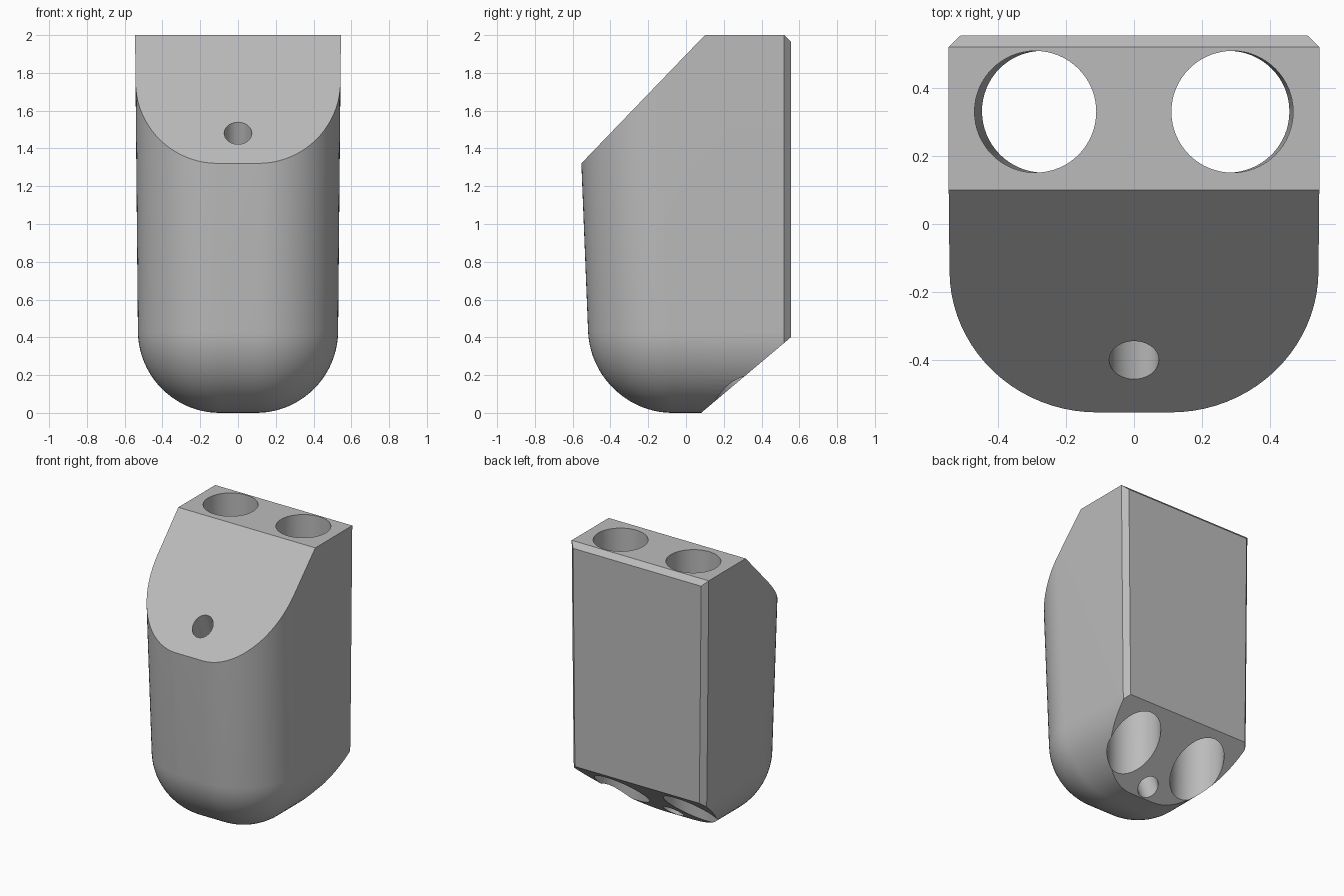
import bpy, bmesh, math
from mathutils import Vector

cube = bpy.data.objects.get("Cube")
if cube:
    bpy.data.objects.remove(cube, do_unlink=True)

grey = bpy.data.materials.new("plain_grey")
grey.use_nodes = True
colour = (0.5, 0.5, 0.5, 1)
grey.diffuse_color = colour
grey.node_tree.nodes["Principled BSDF"].inputs["Base Color"].default_value = colour

R = 0.43        # radius of the front corners and the bottom rounding
BACK = 0.555
CHAMFER = 0.035


def add_object(name, bm):
    bmesh.ops.recalc_face_normals(bm, faces=bm.faces[:])
    mesh = bpy.data.meshes.new(name)
    bm.to_mesh(mesh)
    bm.free()
    obj = bpy.data.objects.new(name, mesh)
    bpy.context.collection.objects.link(obj)
    mesh.materials.append(grey)
    return obj


def outline(z, turn, steps=20):
    """Horizontal section: rounded front, chamfered back, slight draft."""
    half = 0.53 + 0.0095 * (z - R)
    front = -0.52 - 0.04 * (z - 0.47)
    radius = R * math.cos(turn)
    cx, cy = half - R, front + R
    right = [(cx + radius - CHAMFER, BACK), (cx + radius, BACK - CHAMFER)]
    for i in range(steps + 1):
        a = math.pi / 2 * i / steps
        right.append((cx + radius * math.cos(a), cy - radius * math.sin(a)))
    points = right + [(-x, y) for x, y in reversed(right)]
    return [Vector((x, y, z)) for x, y in points]


# Body: sections lofted from the rounded bottom to the top
bm = bmesh.new()
turns = [math.pi / 2 * (1 - i / 20) for i in range(21)]
sections = [outline(R * (1 - math.sin(t)), t) for t in turns] + [outline(2.0, 0)]
rings = [[bm.verts.new(p) for p in s] for s in sections]
for low, high in zip(rings, rings[1:]):
    for i in range(len(low)):
        j = (i + 1) % len(low)
        bm.faces.new((low[i], low[j], high[j], high[i]))
bm.faces.new(rings[0])
bm.faces.new(rings[-1])
bmesh.ops.remove_doubles(bm, verts=bm.verts[:], dist=0.0005)
bmesh.ops.recalc_face_normals(bm, faces=bm.faces[:])


def slice_off(point, normal):
    geom = bm.verts[:] + bm.edges[:] + bm.faces[:]
    bmesh.ops.bisect_plane(bm, geom=geom, plane_co=point, plane_no=normal,
                           clear_outer=True, dist=0.00001)
    rim = [e for e in bm.edges if e.is_boundary]
    bmesh.ops.holes_fill(bm, edges=rim, sides=0)


# Sloped front top, sloped rear bottom and rear top chamfer
slice_off((0, 0.1, 2), (0, -0.68, 0.655))
slice_off((0, 0.08, 0), (0, 0.40, -0.475))
slice_off((0, BACK, 2 - CHAMFER), (0, 1, 1))
body = add_object("body", bm)


def bore(name, top, bottom, radius):
    """Drill a round passage through the body along a line."""
    top, bottom = Vector(top), Vector(bottom)
    axis = top - bottom
    cutter_bm = bmesh.new()
    bmesh.ops.create_cone(cutter_bm, cap_ends=True, segments=64, radius1=radius,
                          radius2=radius, depth=axis.length * 1.5)
    cutter = add_object(name, cutter_bm)
    cutter.location = (top + bottom) / 2
    cutter.rotation_mode = 'QUATERNION'
    cutter.rotation_quaternion = axis.to_track_quat('Z', 'Y')
    cutter.hide_render = True
    cutter.hide_viewport = True
    cutter.display_type = 'WIRE'
    mod = body.modifiers.new(name, 'BOOLEAN')
    mod.operation = 'DIFFERENCE'
    mod.solver = 'EXACT'
    mod.object = cutter
    return cutter


cutters = [
    bore("right_bore_cutter", (-0.29, 0.33, 2), (-0.268, 0.33, 0.21), 0.179),
    bore("left_bore_cutter", (0.289, 0.33, 2), (0.278, 0.33, 0.21), 0.179),
    bore("small_bore_cutter", (0, -0.4, 1.48), (0, 0.145, 0.055), 0.073),
]

# Bake the passages into the body, then shade the rounded parts smooth
bpy.context.view_layer.update()
bpy.ops.object.select_all(action='DESELECT')
bpy.context.view_layer.objects.active = body
body.select_set(True)
for mod in list(body.modifiers):
    bpy.ops.object.modifier_apply(modifier=mod.name)
for cutter in cutters:
    bpy.data.objects.remove(cutter, do_unlink=True)
bpy.ops.object.shade_smooth_by_angle(angle=math.radians(25))
